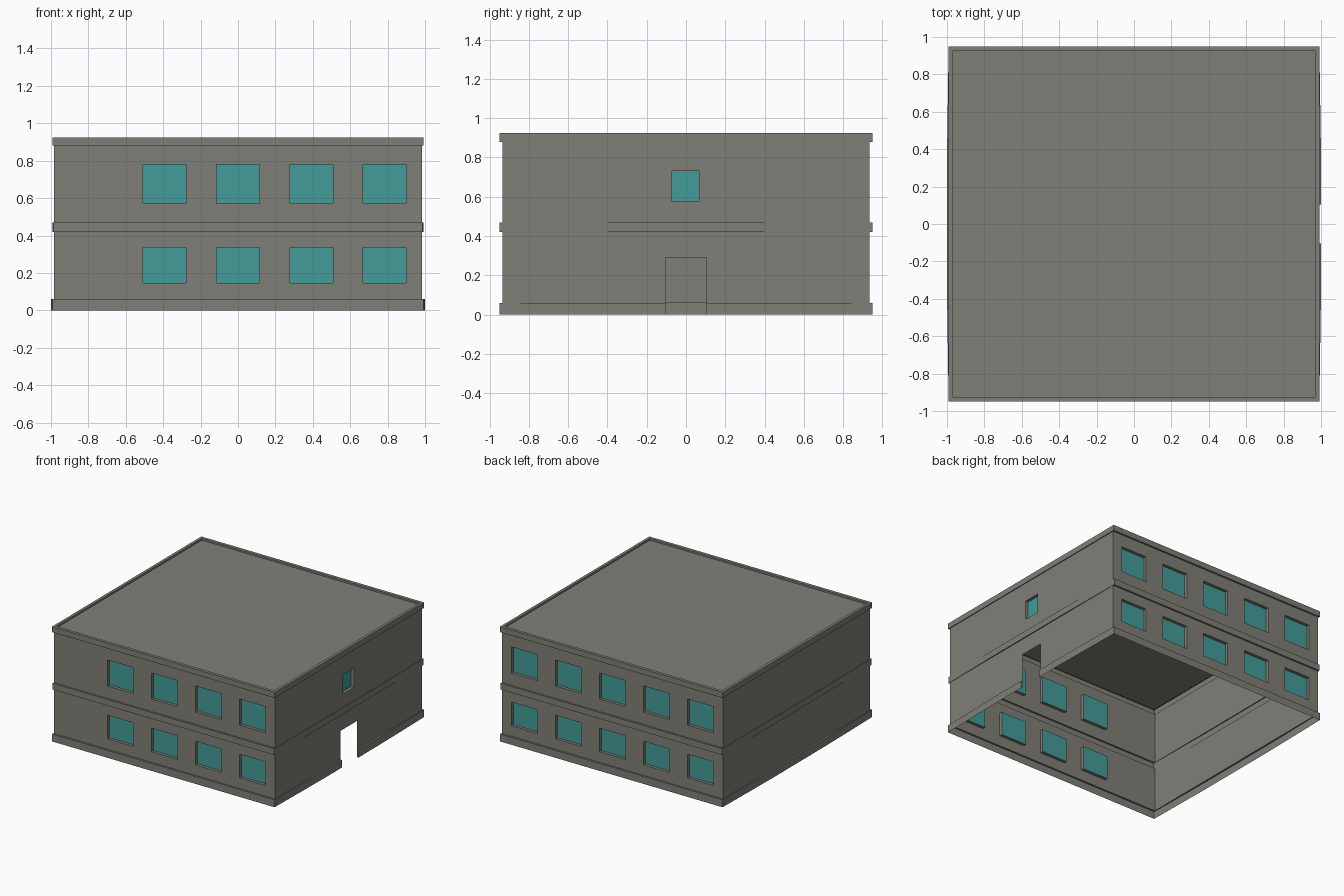
import bpy
import bmesh
from mathutils import Vector

if "Cube" in bpy.data.objects:
    bpy.data.objects.remove(bpy.data.objects["Cube"])


def material(name, rgb):
    m = bpy.data.materials.new(name)
    m.diffuse_color = (*rgb, 1.0)
    m.use_nodes = True
    m.node_tree.nodes["Principled BSDF"].inputs["Base Color"].default_value = m.diffuse_color
    return m


STONE = material("grey_stone", (0.22, 0.212, 0.187))
GLASS = material("teal_glass", (0.057, 0.335, 0.315))

WX, WY = 0.985, 0.935      # wall half sizes
DOOR = 0.105               # half width of doorway
DOOR_TOP = 0.29
RECESS = 0.025             # window depth


def finish(bm, name, mat):
    mesh = bpy.data.meshes.new(name)
    bmesh.ops.remove_doubles(bm, verts=bm.verts, dist=1e-5)
    bm.to_mesh(mesh)
    bm.free()
    mesh.materials.append(mat)
    ob = bpy.data.objects.new(name, mesh)
    bpy.context.collection.objects.link(ob)
    return ob


def add_face(bm, pts):
    return bm.faces.new([bm.verts.new(p) for p in pts])


def outline(hx, hy, z, bulge=0.0):
    """Plan loop of the building; the short sides may bow out slightly."""
    b = hx + bulge
    plan = [(-hx, -hy), (hx, -hy), (b, -0.36), (b, -DOOR), (b, DOOR),
            (b, 0.36), (hx, hy), (-hx, hy), (-b, 0.36), (-b, -0.36)]
    return [Vector((x, y, z)) for x, y in plan]


def loft(bm, loops, skip=None):
    for a, b in zip(loops, loops[1:]):
        for i in range(len(a)):
            if i != skip:
                j = (i + 1) % len(a)
                add_face(bm, (a[i], a[j], b[j], b[i]))


# Base plinth, open at the doorway
bm = bmesh.new()
loft(bm, [outline(0.991, 0.95, 0, 0.009), outline(0.991, 0.95, 0.06, 0.009),
          outline(WX, WY, 0.06)], skip=3)
for y in (-DOOR, DOOR):
    add_face(bm, [(WX, y, 0), (1.0, y, 0), (1.0, y, 0.06), (WX, y, 0.06)][::1 if y > 0 else -1])
finish(bm, "base_plinth", STONE)

# Band between the floors
bm = bmesh.new()
loft(bm, [outline(WX, WY, 0.42), outline(0.987, 0.95, 0.42, 0.006),
          outline(0.987, 0.95, 0.47, 0.006), outline(WX, WY, 0.47)])
finish(bm, "middle_band", STONE)

# Cornice with low parapet and sunken roof
bm = bmesh.new()
roof = outline(0.97, 0.925, 0.91)
loft(bm, [outline(WX, WY, 0.88), outline(0.992, 0.95, 0.88),
          outline(0.992, 0.95, 0.925), outline(0.97, 0.925, 0.925), roof])
finish(bm, "cornice", STONE)
bm = bmesh.new()
add_face(bm, roof)
finish(bm, "roof", STONE)


def wall(name, start, end, storeys):
    """Thin wall from start to end; each storey is (z0, z1, windows, doors),
    with openings given as (u0, u1, z0, z1) measured from the wall middle."""
    start, end = Vector((*start, 0)), Vector((*end, 0))
    mid, u = (start + end) / 2, (end - start).normalized()
    half = (end - start).length / 2
    up = Vector((0, 0, 1))
    n = u.cross(up)
    bm, glass = bmesh.new(), bmesh.new()

    def rect(u0, u1, z0, z1, d=0.0):
        return [mid + u * a + up * z - n * d
                for a, z in ((u0, z0), (u1, z0), (u1, z1), (u0, z1))]

    for z0, z1, windows, doors in storeys:
        holes = windows + doors
        us = sorted({-half, half, *(v for h in holes for v in h[:2])})
        zs = sorted({z0, z1, *(v for h in holes for v in h[2:])})
        for a, b in zip(us, us[1:]):
            for c, d in zip(zs, zs[1:]):
                cu, cz = (a + b) / 2, (c + d) / 2
                if not any(h[0] < cu < h[1] and h[2] < cz < h[3] for h in holes):
                    add_face(bm, rect(a, b, c, d))
        for w in windows:
            loft(bm, [rect(*w), rect(*w, RECESS)])
            add_face(glass, rect(*w, RECESS))
    finish(bm, name + "_wall", STONE)
    if len(glass.faces):
        finish(glass, name + "_windows", GLASS)
    else:
        glass.free()


def row(centres, z0, z1):
    return [(c - 0.115, c + 0.115, z0, z1) for c in centres]


def long_side(centres):
    return [(0.06, 0.42, row(centres, 0.145, 0.335), []),
            (0.47, 0.88, row(centres, 0.57, 0.78), [])]


# Four walls with recessed windows; doorway on the right side
five = [i * 0.392 for i in range(-2, 3)]
wall("front", (-WX, -WY), (WX, -WY), long_side(five[1:]))
wall("back", (WX, WY), (-WX, WY), long_side(five))
wall("right", (WX, -WY), (WX, WY),
     [(0.06, 0.42, [], [(-DOOR, DOOR, 0.06, DOOR_TOP)]),
      (0.47, 0.88, [(-0.07, 0.067, 0.575, 0.73)], [])])
wall("left", (-WX, WY), (-WX, -WY), [(0.06, 0.42, [], []), (0.47, 0.88, [], [])])
